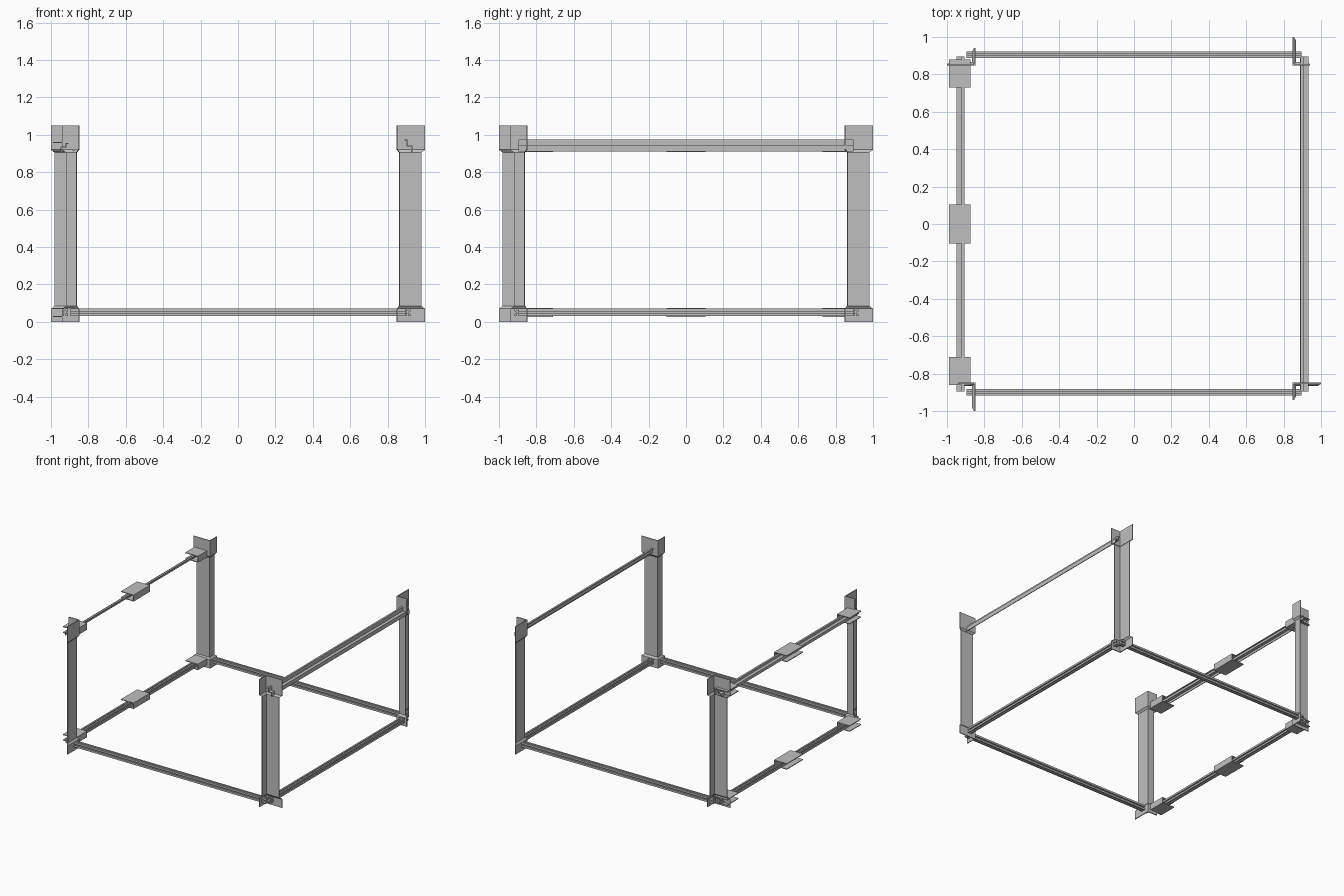
import bpy
import bmesh
from math import radians
from mathutils import Matrix, Vector

cube = bpy.data.objects.get("Cube")
if cube:
    bpy.data.objects.remove(cube)

STEEL = (0.52, 0.52, 0.52, 1)
steel = bpy.data.materials.new("grey_steel")
steel.use_nodes = True
steel.diffuse_color = STEEL
steel.node_tree.nodes["Principled BSDF"].inputs["Base Color"].default_value = STEEL


def loft(name, rings, transform=Matrix()):
    """Join matching closed rings of points into a capped solid."""
    bm = bmesh.new()
    loops = [[bm.verts.new(transform @ Vector(p)) for p in ring] for ring in rings]
    for low, high in zip(loops, loops[1:]):
        for i in range(len(low)):
            j = (i + 1) % len(low)
            bm.faces.new((low[i], low[j], high[j], high[i]))
    bm.faces.new(loops[0][::-1])
    bm.faces.new(loops[-1])
    bmesh.ops.recalc_face_normals(bm, faces=bm.faces)
    mesh = bpy.data.meshes.new(name)
    bm.to_mesh(mesh)
    bm.free()
    mesh.materials.append(steel)
    obj = bpy.data.objects.new(name, mesh)
    bpy.context.collection.objects.link(obj)
    return obj


def rail(name, profile, side, offset, z, half=0.895):
    """Extrude an (outward, up) profile along one side of the frame."""
    turn = Matrix.Rotation(radians(side), 4, "Z")
    rings = [[(offset + u, y, z + v) for u, v in profile] for y in (-half, half)]
    return loft(name, rings, turn)


def angle_ring(z, corner, long_end, short_end, t=0.007):
    """Unequal angle section: long leg to the side, short leg to the front."""
    c = corner
    return [(c, -c, z), (long_end, -c, z), (long_end, -c - t, z),
            (c + t, -c - t, z), (c + t, -short_end, z), (c, -short_end, z)]


# Corner posts: pressed angles that flare into wider end brackets
wide = (0.848, 1.0, 0.94)
slim = (0.86, 0.98, 0.92)
levels = [(0, wide), (0.07, wide), (0.085, slim),
          (0.905, slim), (0.92, wide), (1.05, wide)]
corners = ("front_left", "back_left", "back_right", "front_right")
for i, corner in enumerate(corners):
    rings = [angle_ring(z, *size) for z, size in levels]
    loft(corner + "_post", rings, Matrix.Rotation(radians(90 * i), 4, "Z"))

# Lower rails: square bars with a groove in each face
quarter = [(0.017, -0.02), (0.017, -0.004), (0.008, -0.004),
           (0.008, 0.004), (0.017, 0.004)]
grooved = []
for k in range(4):
    rot = Matrix.Rotation(radians(90 * k), 2)
    for u, v in quarter:
        u, v = rot @ Vector((u, max(v, -0.017)))
        grooved.append((u, v * 1.18))
for name, side, offset in (("left", 0, 0.905), ("back", 90, 0.905),
                           ("right", 180, 0.925), ("front", 270, 0.9)):
    rail(name + "_lower_rail", grooved, side, offset, 0.05)


# Upper rails: stepped sheet beams with an outward ledge
def stepped(top, ledge, t=0.006):
    return [(0, top), (0.015, top), (0.015, ledge), (0.041, ledge), (0.041, 0),
            (0.041 - t, 0), (0.041 - t, ledge - t), (0.015 - t, ledge - t),
            (0.015 - t, top - t), (0, top - t)]


rail("left_upper_rail", stepped(0.065, 0.033), 0, 0.891, 0.91)
rail("right_upper_rail", stepped(0.042, 0.024), 180, 0.907, 0.914)

# Rail clips: channels open to the outside, in three places on two levels
spots = {"front": (-0.86, -0.71), "middle": (-0.105, 0.105), "back": (0.73, 0.88)}
T = 0.006
for level, z0, z1 in (("lower", 0.025, 0.075), ("upper", 0.908, 0.962)):
    channel = [(-0.99, z0), (-0.875, z0), (-0.875, z1), (-0.99, z1),
               (-0.99, z1 - T), (-0.875 - T, z1 - T),
               (-0.875 - T, z0 + T), (-0.99, z0 + T)]
    for spot, ends in spots.items():
        loft(f"{spot}_{level}_clip", [[(x, y, z) for x, z in channel] for y in ends])
